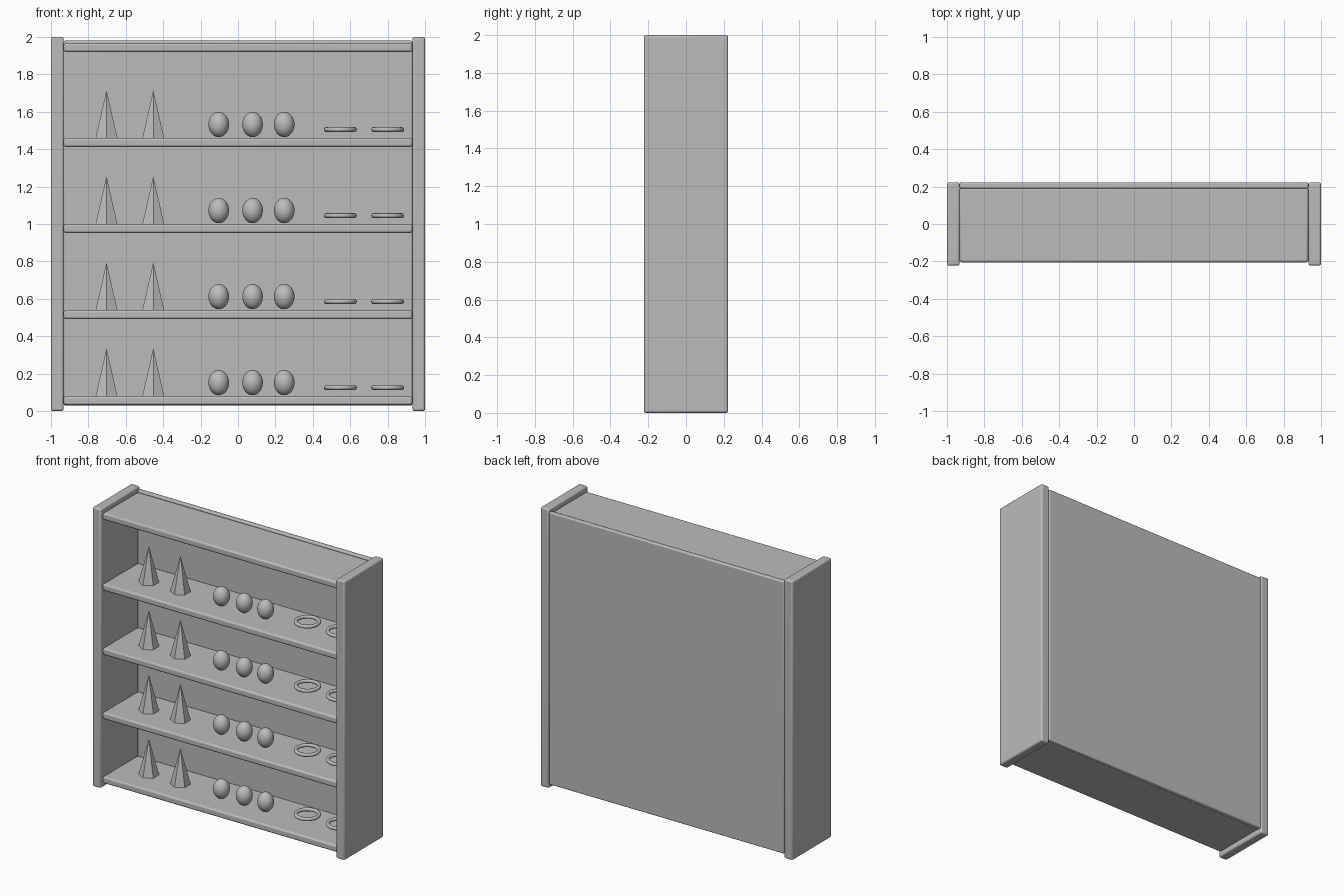
import bpy
import math

if "Cube" in bpy.data.objects:
    bpy.data.objects.remove(bpy.data.objects["Cube"], do_unlink=True)

# Single plain grey material
grey = bpy.data.materials.new("plain grey")
grey.use_nodes = True
colour = (0.5, 0.5, 0.5, 1)
grey.diffuse_color = colour
grey.node_tree.nodes["Principled BSDF"].inputs["Base Color"].default_value = colour


def finish(name, smooth=True):
    ob = bpy.context.object
    ob.name = name
    ob.data.materials.append(grey)
    if smooth:
        bpy.ops.object.shade_smooth_by_angle(angle=math.radians(35))
    return ob


def board(name, low, high, bevel=0.012):
    """Rounded board between two opposite corners."""
    centre = [(a + b) / 2 for a, b in zip(low, high)]
    bpy.ops.mesh.primitive_cube_add(size=1, location=centre)
    bpy.context.object.scale = [b - a for a, b in zip(low, high)]
    bpy.ops.object.transform_apply(location=False, rotation=False, scale=True)
    ob = finish(name)
    mod = ob.modifiers.new("rounded edges", "BEVEL")
    mod.width = bevel
    mod.segments = 3


# Cabinet: two sides, a back panel and a top board
INNER = 0.932
for name, side in (("left_side", 1), ("right_side", -1)):
    xs = sorted((side * INNER, side))
    board(name, (xs[0], -0.223, 0), (xs[1], 0.223, 2))
board("back_panel", (-INNER, 0.19, 0.03), (INNER, 0.223, 1.98), 0.008)
board("top_board", (-INNER, -0.205, 1.92), (INNER, 0.195, 1.968))

# Shelves with the same row of pieces on each
for level in range(4):
    top = 0.08 + 0.46 * level
    board(f"shelf_{level}", (-INNER, -0.205, top - 0.048), (INNER, 0.195, top))

    # Six-sided spikes
    for i, x in enumerate((-0.703, -0.453)):
        bpy.ops.mesh.primitive_cone_add(vertices=6, radius1=0.067, depth=0.255,
                                        location=(x, -0.005, top + 0.1275))
        finish(f"spike_{level}_{i}", smooth=False)

    # Egg-shaped balls
    for i, x in enumerate((-0.103, 0.078, 0.247)):
        bpy.ops.mesh.primitive_uv_sphere_add(segments=32, ring_count=16, radius=0.055,
                                             location=(x, -0.04, top + 0.072))
        bpy.context.object.scale.z = 1.23
        finish(f"egg_{level}_{i}")

    # Flat rings
    for i, x in enumerate((0.547, 0.8)):
        bpy.ops.mesh.primitive_torus_add(major_radius=0.076, minor_radius=0.0125,
                                         major_segments=48, minor_segments=12,
                                         location=(x, 0.005, top + 0.045))
        finish(f"ring_{level}_{i}")
